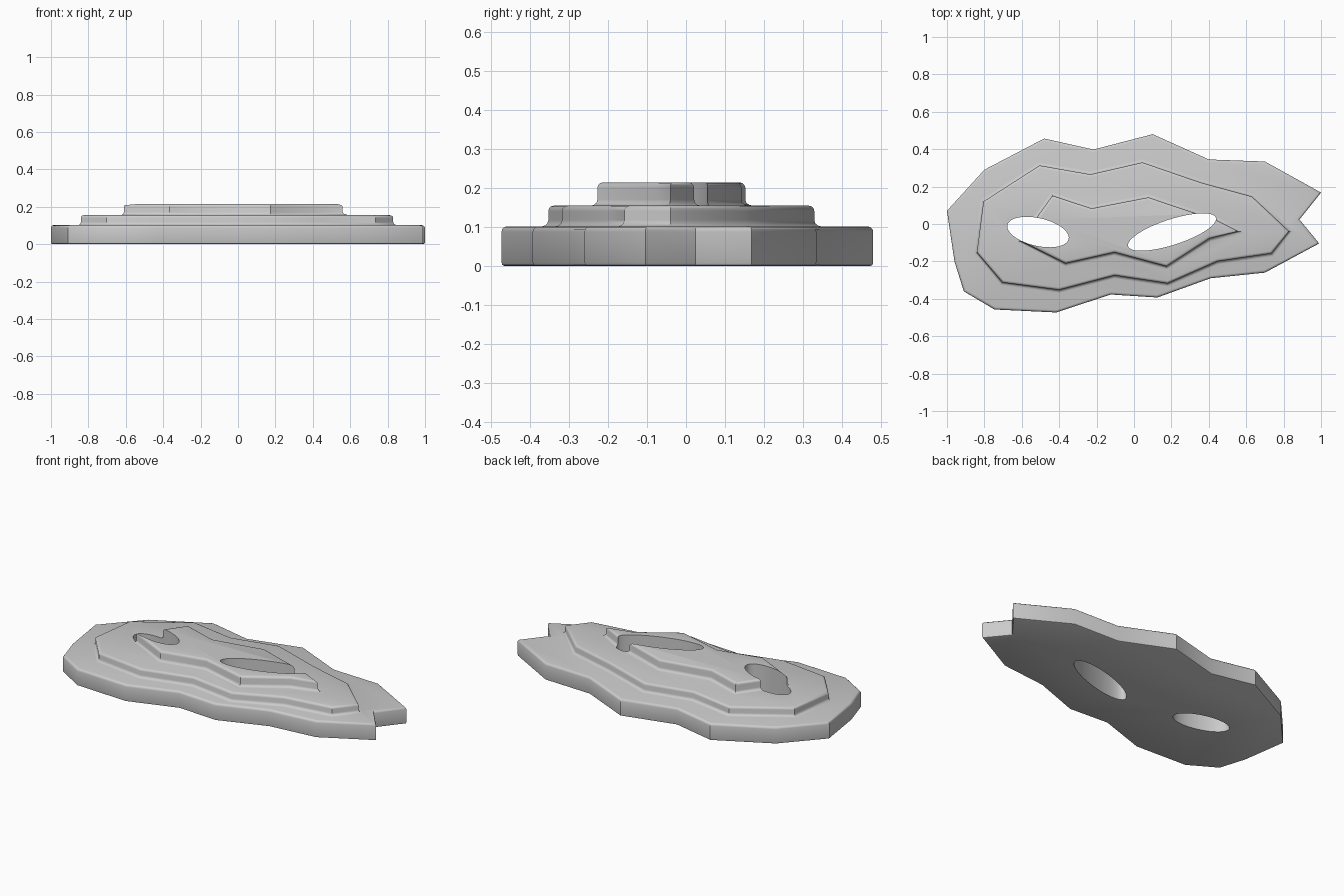
import bpy, bmesh, math
from mathutils import Vector

if "Cube" in bpy.data.objects:
    bpy.data.objects.remove(bpy.data.objects["Cube"])


def offset(pts, d):
    """Mitred offset of a clockwise outline; positive d grows it."""
    out, n = [], len(pts)
    for i in range(n):
        p = Vector(pts[i])
        a = (p - Vector(pts[i - 1])).normalized()
        b = (Vector(pts[(i + 1) % n]) - p).normalized()
        na, nb = Vector((-a.y, a.x)), Vector((-b.y, b.x))
        out.append(p + (na + nb) * d / (1 + na.dot(nb)))
    return out


def loft(name, pts, profile):
    """Stack offset copies of an outline along (offset, z) steps."""
    bm = bmesh.new()
    rings = [[bm.verts.new((p.x, p.y, z)) for p in offset(pts, d)] for d, z in profile]
    n = len(pts)
    for lo, hi in zip(rings, rings[1:]):
        for i in range(n):
            j = (i + 1) % n
            bm.faces.new((lo[i], lo[j], hi[j], hi[i]))
    bm.faces.new(rings[0])
    bm.faces.new(rings[-1])
    bmesh.ops.recalc_face_normals(bm, faces=bm.faces)
    mesh = bpy.data.meshes.new(name)
    bm.to_mesh(mesh)
    bm.free()
    ob = bpy.data.objects.new(name, mesh)
    bpy.context.collection.objects.link(ob)
    return ob


def ellipse(cx, cy, a, b, deg, n=48):
    r = math.radians(deg)
    pts = []
    for i in range(n):
        t = -2 * math.pi * i / n
        x, y = a * math.cos(t), b * math.sin(t)
        pts.append((cx + x * math.cos(r) - y * math.sin(r),
                    cy + x * math.sin(r) + y * math.cos(r)))
    return pts


def rim(z, r=0.014):
    """Rounded upper edge ending at height z."""
    return [(-r * (1 - math.cos(t)), z - r + r * math.sin(t))
            for t in (0, math.pi / 6, math.pi / 3, math.pi / 2)]


def foot(z, r=0.016):
    """Concave fillet rising from height z, sunk a little below it."""
    return [(r, z - 0.02)] + [(r * (1 - math.sin(t)), z + r * (1 - math.cos(t)))
            for t in (0, math.pi / 6, math.pi / 3, math.pi / 2)]


# Outlines, clockwise from the left end
BASE = [(-1, .07), (-.8, .29), (-.48, .457), (-.217, .398), (.1, .48), (.4, .345),
        (.7, .334), (1, .168), (.885, .024), (.99, -.104), (.7, -.26), (.41, -.29),
        (.125, -.393), (-.125, -.377), (-.415, -.473), (-.746, -.457), (-.91, -.36),
        (-.96, -.2)]
MIDDLE = [(-.805, .12), (-.505, .313), (-.233, .265), (.045, .329), (.355, .222),
          (.63, .147), (.83, -.04), (.735, -.158), (.446, -.2), (.18, -.318),
          (-.104, -.275), (-.4, -.353), (-.703, -.313), (-.84, -.152)]
TOP = [(-.61, -.09), (-.436, .152), (-.227, .083), (.077, .142), (.44, .02),
       (.56, -.04), (.404, -.078), (.174, -.227), (-.104, -.152), (-.366, -.211)]

# Three stepped layers
mask = loft("mask", BASE, [(-.008, 0), (-.002, .003), (0, .01)] + rim(.102))
middle = loft("middle_layer", MIDDLE, foot(.102) + rim(.155))
top = loft("top_layer", TOP, foot(.155) + rim(.215))

# Eye hole cutters
left_eye = loft("left_eye_cutter", ellipse(-.513, -.043, .168, .074, -13), [(0, -.1), (0, .4)])
right_eye = loft("right_eye_cutter", ellipse(.203, -.043, .247, .068, 18), [(0, -.1), (0, .4)])

# Merge the layers and cut the eyes
bpy.context.view_layer.objects.active = mask
mask.select_set(True)
for part, op in ((middle, 'UNION'), (top, 'UNION'),
                 (left_eye, 'DIFFERENCE'), (right_eye, 'DIFFERENCE')):
    mod = mask.modifiers.new(part.name, 'BOOLEAN')
    mod.operation = op
    mod.solver = 'EXACT'
    mod.object = part
    bpy.ops.object.modifier_apply(modifier=mod.name)
    bpy.data.objects.remove(part)

bpy.ops.object.shade_smooth_by_angle(angle=math.radians(32))
